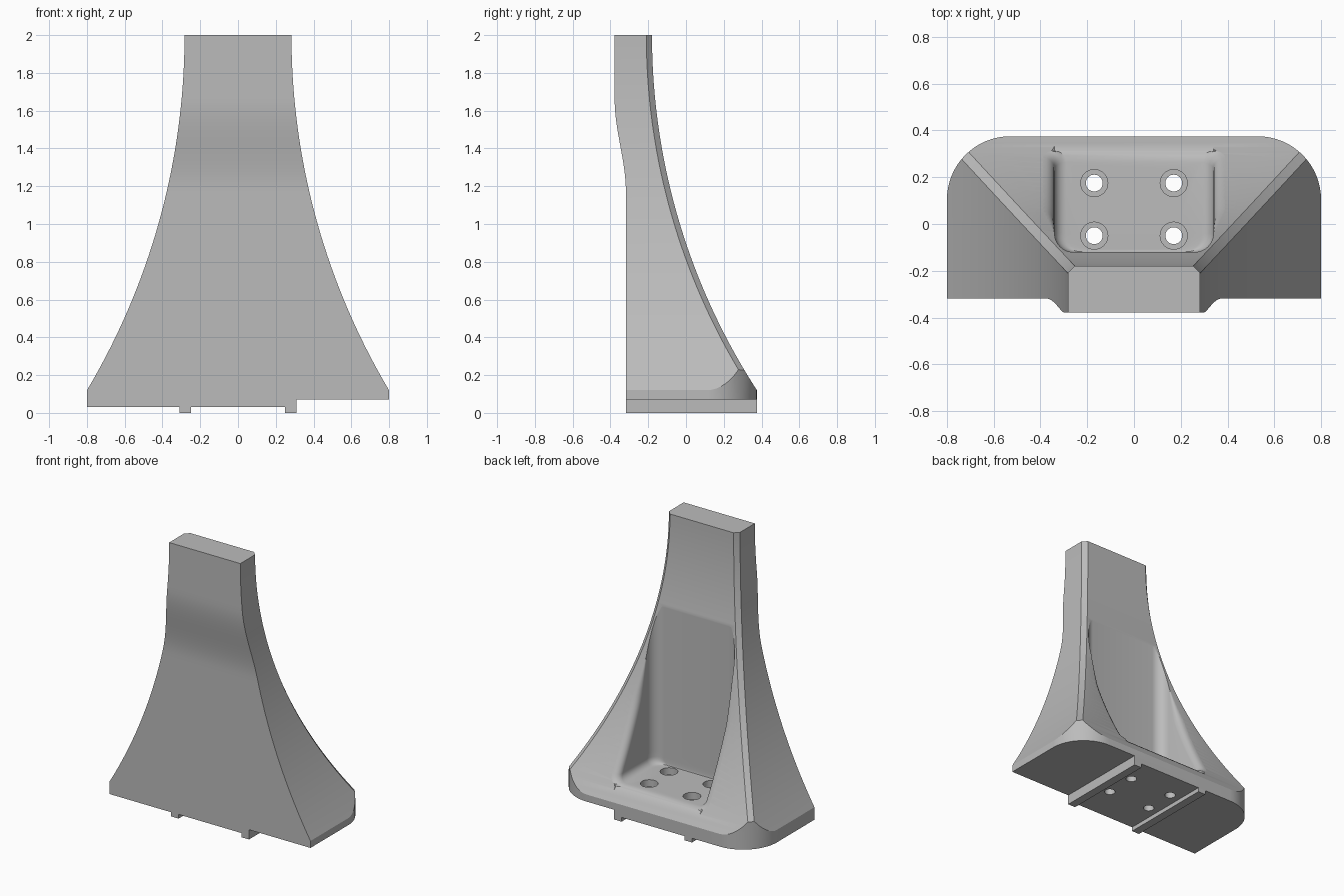
import bpy, bmesh
from math import sqrt, sin, cos, pi, radians

if "Cube" in bpy.data.objects:
    bpy.data.objects.remove(bpy.data.objects["Cube"])

grey = bpy.data.materials.new("plain grey")
grey.use_nodes = True
grey.diffuse_color = (0.5, 0.5, 0.5, 1)
grey.node_tree.nodes["Principled BSDF"].inputs["Base Color"].default_value = (0.5, 0.5, 0.5, 1)


def finish(name, bm):
    bmesh.ops.recalc_face_normals(bm, faces=bm.faces)
    mesh = bpy.data.meshes.new(name)
    bm.to_mesh(mesh)
    bm.free()
    mesh.materials.append(grey)
    ob = bpy.data.objects.new(name, mesh)
    bpy.context.collection.objects.link(ob)
    return ob


def loft(name, rings, paired_caps=False):
    """Skin a stack of rings; paired caps join mirrored points strip by strip."""
    bm = bmesh.new()
    loops = [[bm.verts.new(p) for p in ring] for ring in rings]
    n = len(loops[0])
    for a, b in zip(loops, loops[1:]):
        for i in range(n):
            j = (i + 1) % n
            bm.faces.new((a[i], a[j], b[j], b[i]))
    for cap in (loops[0], loops[-1]):
        if paired_caps:
            for i in range(n // 2 - 1):
                bm.faces.new((cap[i], cap[i + 1], cap[n - 2 - i], cap[n - 1 - i]))
        else:
            bm.faces.new(cap)
    return finish(name, bm)


def box(name, x0, x1, y0, y1, z0, z1):
    return loft(name, [[(x0, y0, z), (x1, y0, z), (x1, y1, z), (x0, y1, z)] for z in (z0, z1)])


def cylinder(name, x, y, r, z0, z1, n=32):
    return loft(name, [[(x + r * cos(2 * pi * i / n), y + r * sin(2 * pi * i / n), z)
                        for i in range(n)] for z in (z0, z1)])


def cut(target, tool, operation="DIFFERENCE"):
    mod = target.modifiers.new("cut", "BOOLEAN")
    mod.operation, mod.object, mod.solver = operation, tool, "EXACT"
    bpy.context.view_layer.objects.active = target
    bpy.ops.object.modifier_apply(modifier=mod.name)
    bpy.data.objects.remove(tool)


# Profiles of the flared tower
def flare(z, top, radius):
    h = 2 - max(z, 0.12)
    return top + radius - sqrt(radius ** 2 - h ** 2)


def half_width(z):
    return flare(z, 0.283, 3.68)


def back(z):
    return flare(z, -0.18, 3.46)


def front(z):
    t = min(max((z - 1.17) / 0.49, 0), 1)
    return -0.318 - 0.06 * t * t * (3 - 2 * t)


# Tower body with chamfered back corners
c = 0.03
rings = []
for z in [0.03] + [0.12 + 1.88 * i / 48 for i in range(49)]:
    w, f, b = half_width(z), front(z), back(z)
    rings.append([(-w, f, z), (w, f, z), (w, b - c, z),
                  (w - c, b, z), (c - w, b, z), (-w, b - c, z)])
body = loft("flared_body", rings)

# Round the back corners of the footprint
r = 0.27
corner = [(0.8 - r + r * cos(pi / 2 * i / 16), 0.375 - r + r * sin(pi / 2 * i / 16))
          for i in range(17)]
outline = [(0.8, -0.6)] + corner + [(-x, y) for x, y in reversed(corner)] + [(-0.8, -0.6)]
cut(body, loft("footprint", [[(x, y, z) for x, y in outline] for z in (-0.1, 2.1)]), "INTERSECT")

# Pocket opening to the back, with a softened rim and floor edge
FLOOR, SOFT, WALL, ROUND = 0.22, 0.05, -0.12, 0.08


def pocket_ring(z, bottom=False):
    d = SOFT - min(z - FLOOR, SOFT)
    hw = 0.34 - SOFT + sqrt(SOFT ** 2 - d ** 2)
    y0, b = WALL + ROUND, back(z)
    rim = min(SOFT, max(0.002, 0.5 * (b - y0)))
    start = max(b - rim, y0 + 0.001)
    half = [(hw - ROUND + ROUND * sin(pi / 2 * i / 8), y0 - ROUND * cos(pi / 2 * i / 8))
            for i in range(9)]
    half += [(hw + rim * (1 - cos(pi / 2 * i / 5)), start + rim * sin(pi / 2 * i / 5))
             for i in range(6)]
    half.append((hw + rim, 0.45))
    pts = [(x, y, z - 3.5 * max(0, y - 0.25) ** 2 if bottom else z) for x, y in half]
    return pts + [(-x, y, h) for x, y, h in reversed(pts)]


levels = [FLOOR + SOFT * (1 - cos(pi / 2 * i / 6)) for i in range(1, 7)]
levels += [0.27 + 1.28 * i / 32 for i in range(1, 33)]
cut(body, loft("pocket", [pocket_ring(FLOOR, True)] + [pocket_ring(z) for z in levels], True))

# Four counterbored bolt holes
for x in (-0.17, 0.17):
    for y in (-0.05, 0.175):
        cut(body, cylinder("counterbore", x, y, 0.058, 0.17, 0.3))
        cut(body, cylinder("bolt_hole", x, y, 0.036, -0.1, 0.3))

# Raised step under the left side
cut(body, box("step", 0.31, 1, -1, 1, -0.1, 0.07))

# Locating ribs under the base
ribs = [box("left_rib", 0.25, 0.31, -0.318, 0.375, 0, 0.07),
        box("right_rib", -0.31, -0.25, -0.318, 0.375, 0, 0.04)]

bpy.ops.object.select_all(action="DESELECT")
for ob in [body] + ribs:
    ob.select_set(True)
bpy.context.view_layer.objects.active = body
bpy.ops.object.shade_smooth_by_angle(angle=radians(25))
